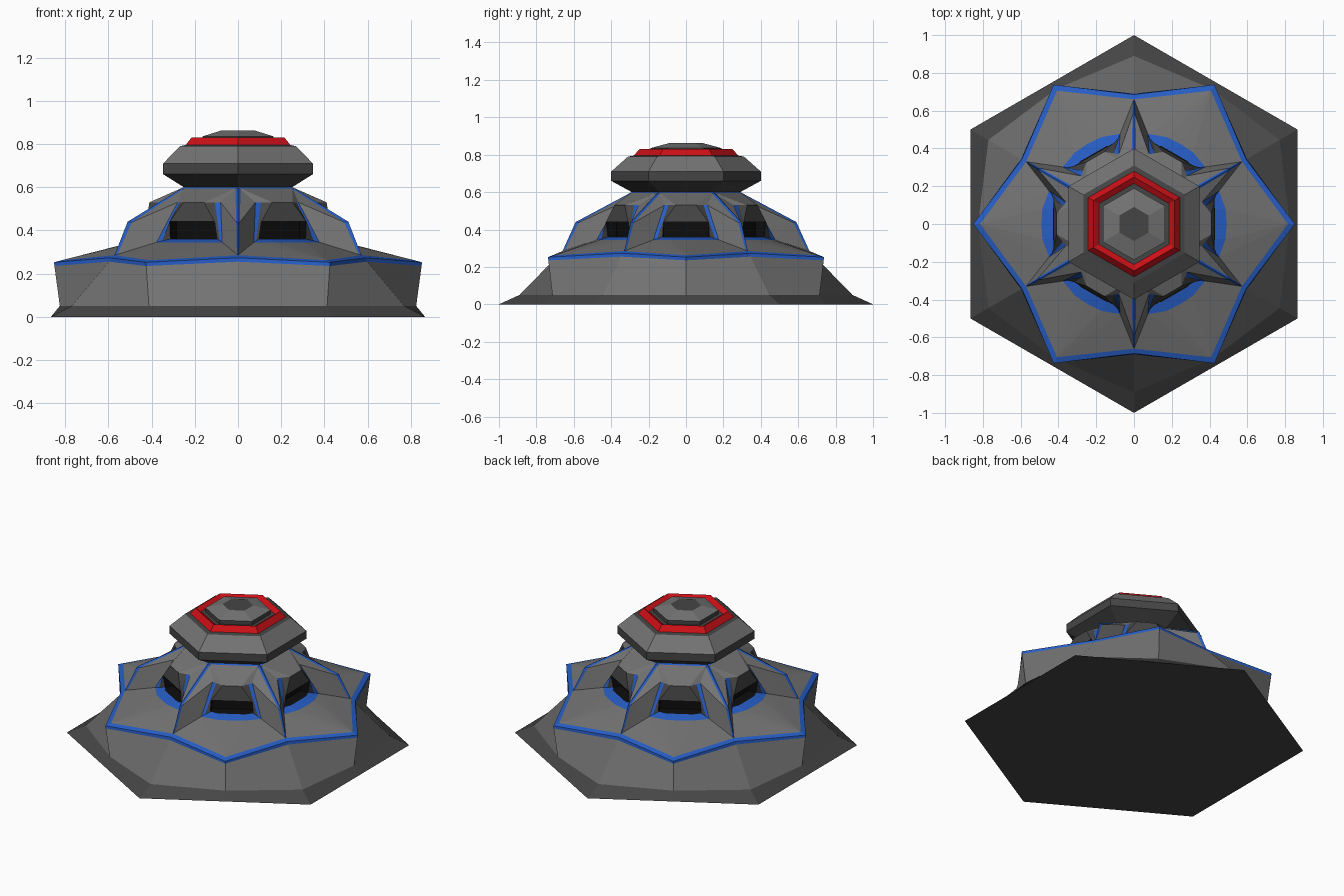
import bpy, bmesh, math
from mathutils import Vector, Matrix

if "Cube" in bpy.data.objects:
    bpy.data.objects.remove(bpy.data.objects["Cube"])


def material(name, col):
    m = bpy.data.materials.new(name)
    m.diffuse_color = (*col, 1)
    m.use_nodes = True
    m.node_tree.nodes["Principled BSDF"].inputs["Base Color"].default_value = m.diffuse_color
    return m


BLUE = material("blue", (0.02, 0.11, 0.56))
RED = material("red", (0.6, 0.005, 0.008))
DARK = material("dark_grey", (0.06, 0.06, 0.06))
BLACK = material("black", (0.004, 0.004, 0.004))
GREY = material("mid_grey", (0.17, 0.17, 0.17))


def finish(bm, name, mat):
    me = bpy.data.meshes.new(name)
    bm.to_mesh(me)
    bm.free()
    ob = bpy.data.objects.new(name, me)
    bpy.context.collection.objects.link(ob)
    me.materials.append(mat)
    return ob


def petals(name, faces, mat):
    """Mirror the half-sector faces across y and repeat them six times."""
    bm = bmesh.new()
    for k in range(6):
        rot = Matrix.Rotation(k * math.pi / 3, 3, 'Z')
        for s in (1, -1):
            for f in faces:
                pts = [rot @ Vector((p[0], p[1] * s, p[2])) for p in f]
                face = bm.faces.new([bm.verts.new(p) for p in pts])
                face.normal_update()
                if face.normal.dot(face.calc_center_median() - Vector((0, 0, 0.1))) < 0:
                    face.normal_flip()
    bmesh.ops.remove_doubles(bm, verts=bm.verts, dist=1e-4)
    finish(bm, name, mat)


def rings(name, profile, mat, cap=False):
    """Six-sided turned surface from (radius, z) points, bottom to top."""
    bm = bmesh.new()
    loops = [[bm.verts.new((r * math.cos(a), r * math.sin(a), z))
              for a in (math.radians(30 + 60 * k) for k in range(6))]
             for r, z in profile]
    for lo, hi in zip(loops, loops[1:]):
        for i in range(6):
            j = (i + 1) % 6
            bm.faces.new((lo[i], lo[j], hi[j], hi[i]))
    if cap:
        bm.faces.new(loops[-1])
    finish(bm, name, mat)


def mid(r, z):      # point on the petal centre line
    return Vector((r, 0, z))


def edge(r, z):     # point on the ridge between two petals
    return Vector((r * math.cos(math.pi / 6), r / 2, z))


V = Vector
# Base and star-shaped body outline
B0, B1 = mid(.866, 0), edge(1, 0)
M0, M1 = mid(.825, .05), edge(.89, .05)
T0, P0 = mid(.85, .235), edge(.69, .255)
T, P = mid(.852, .252), edge(.685, .273)
Ti, Pi = mid(.815, .262), edge(.66, .285)
# Ridge, window surround and hood
Q, R = edge(.59, .44), edge(.29, .6)
S0, S, C = mid(.49, .345), V((.485, .08, .345)), V((.45, .175, .345))
I0, I, J = mid(.43, .36), V((.43, .08, .36)), V((.41, .125, .36))
H, K, L = V((.36, .115, .53)), V((.41, .055, .53)), V((.425, .12, .44))
K0, L0 = mid(.41, .53), mid(.425, .44)
Cf, Hf = C.lerp(J, .4), H.lerp(K, .35)
R0 = mid(R.x, .6)
# Blue trim inset along the ridge and roof top
Rb, Qb, Pb = R.lerp(H, .15), Q.lerp(C.lerp(H, .4), .11), Pi.lerp(C, .07)
Rt, Rt0 = R.lerp(K, .08), R0.lerp(K0, .08)
# Window back wall
W0, W1, W2, W3 = mid(.36, .36), V((.36, .12, .36)), V((.36, .12, .44)), mid(.36, .44)

petals("base_skirt", [(B0, B1, M1, M0), (mid(0, 0), B0, B1)], DARK)
petals("lower_wall", [(M0, M1, P0, T0)], GREY)
petals("star_trim", [(T0, P0, P, T), (T, P, Pi, Ti)], BLUE)
petals("petal_deck", [(Ti, Pi, C), (Ti, C, S), (Ti, S, S0)], GREY)
petals("ridge_panels", [(Pb, Qb, C), (Qb, H, C), (Qb, Rb, H), (R, H, K)], GREY)
petals("ridge_trim", [(Pi, Q, Qb, Pb), (Q, R, Rb, Qb), (R0, R, Rt, Rt0)], BLUE)
petals("hood_roof", [(Rt0, Rt, K, K0)], GREY)
petals("window_trim", [(S0, S, I, I0), (S, C, J, I), (C, H, Hf, Cf), (C, Cf, J)], BLUE)
petals("window_hood", [(K0, K, L, L0), (K, Hf, L), (Hf, Cf, J, L)], DARK)
petals("window_slot", [(W0, W1, W2, W3), (I0, I, J, W1, W0), (L0, L, W2, W3),
                       (J, L, W2, W1)], BLACK)

# Turret on top
rings("turret_underside", [(.29, .6), (.4, .66), (.4, .71)], DARK)
rings("turret_shoulder", [(.4, .71), (.31, .79)], GREY)
rings("turret_ledge", [(.31, .79), (.28, .795)], DARK)
rings("red_ring", [(.28, .795), (.248, .83), (.215, .81)], RED)
rings("cap_groove", [(.215, .81), (.19, .81), (.19, .835)], DARK)
rings("cap", [(.19, .835), (.09, .862)], GREY)
rings("cap_top", [(.09, .862), (.085, .862)], DARK, cap=True)
